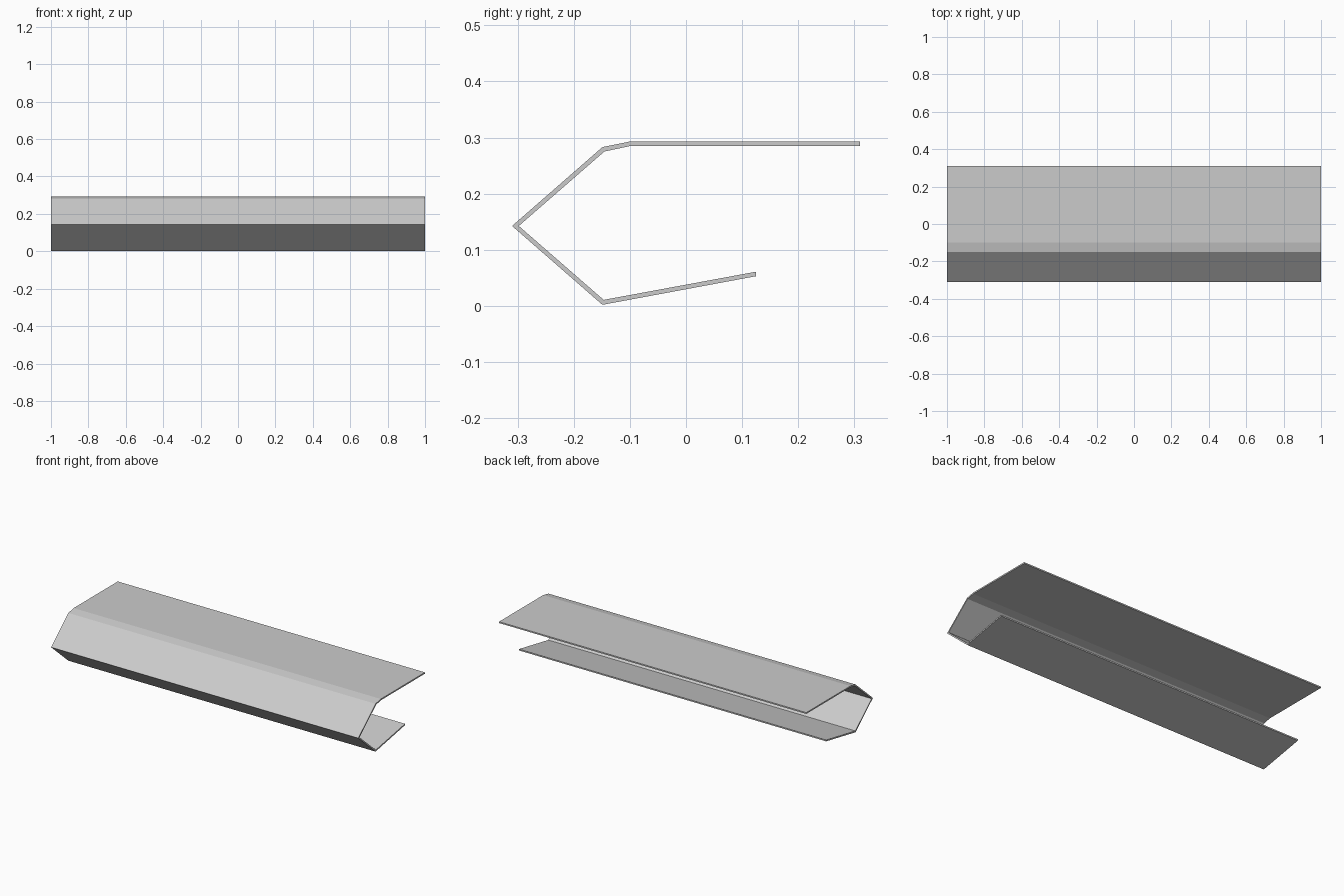
import bpy, bmesh

if "Cube" in bpy.data.objects:
    bpy.data.objects.remove(bpy.data.objects["Cube"])

# Cross-section (y, z) of the folded sheet: outer skin, then inner skin
outer = [(0.31, 0.293), (-0.10, 0.293), (-0.149, 0.283),
         (-0.31, 0.1425), (-0.149, 0.002), (0.125, 0.053)]
inner = [(0.31, 0.285), (-0.0992, 0.285), (-0.1454, 0.2752),
         (-0.298, 0.1425), (-0.1467, 0.0108), (0.125, 0.061)]


def extrude_strip(name, outer, inner, x0, x1):
    """Extrude a bent sheet profile along x, with quad end faces."""
    bm = bmesh.new()
    pairs = list(zip(outer, inner))
    rows = [[bm.verts.new((x0, y, z)) for y, z in pair] for pair in pairs]
    faces = [bm.faces.new((a[0], b[0], b[1], a[1]))
             for a, b in zip(rows, rows[1:])]
    # Keep the starting cap so the solid is closed
    ret = bmesh.ops.extrude_face_region(bm, geom=faces, use_keep_orig=True)
    moved = [v for v in ret["geom"] if isinstance(v, bmesh.types.BMVert)]
    bmesh.ops.translate(bm, verts=moved, vec=(x1 - x0, 0, 0))
    bmesh.ops.recalc_face_normals(bm, faces=bm.faces)
    mesh = bpy.data.meshes.new(name)
    bm.to_mesh(mesh)
    bm.free()
    obj = bpy.data.objects.new(name, mesh)
    bpy.context.collection.objects.link(obj)
    return obj


# Folded metal trim strip
extrude_strip("folded_trim_strip", outer, inner, -1.0, 1.0)
